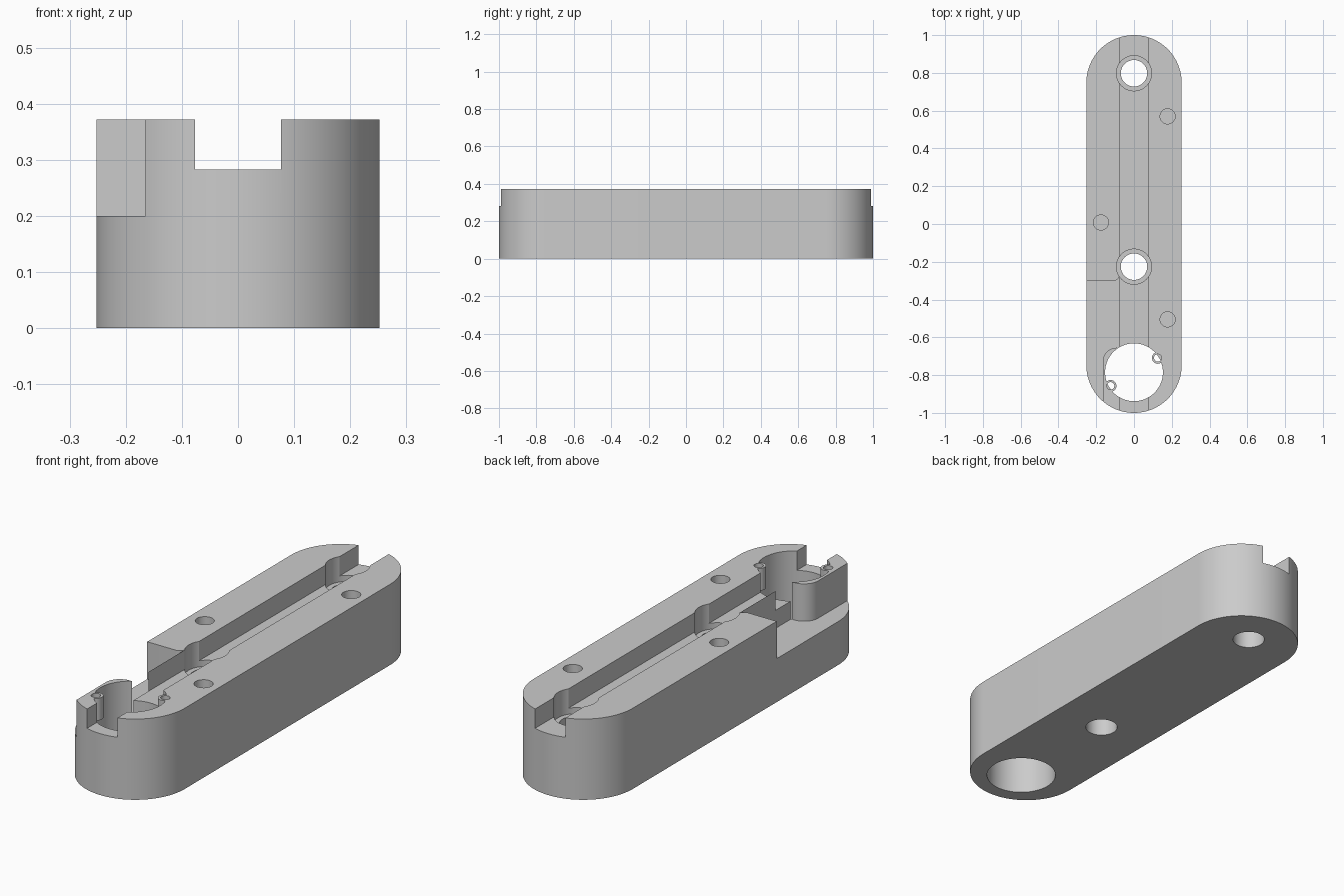
import bpy, bmesh
from math import cos, sin, pi, radians

if "Cube" in bpy.data.objects:
    bpy.data.objects.remove(bpy.data.objects["Cube"])

TOP = 0.372
R = 0.2525

grey = bpy.data.materials.new("plain grey")
grey.diffuse_color = (0.6, 0.6, 0.6, 1)
grey.use_nodes = True
grey.node_tree.nodes["Principled BSDF"].inputs["Base Color"].default_value = grey.diffuse_color


def arc(cx, cy, r, a0, a1, n):
    return [(cx + r * cos(radians(a0 + (a1 - a0) * i / n)),
             cy + r * sin(radians(a0 + (a1 - a0) * i / n))) for i in range(n + 1)]


def circle(cx, cy, r, n=64):
    return arc(cx, cy, r, 0, 360, n)[:-1]


def prism(name, outline, z0, z1):
    bm = bmesh.new()
    face = bm.faces.new([bm.verts.new((x, y, z0)) for x, y in outline])
    ext = bmesh.ops.extrude_face_region(bm, geom=[face])
    verts = [v for v in ext["geom"] if isinstance(v, bmesh.types.BMVert)]
    bmesh.ops.translate(bm, verts=verts, vec=(0, 0, z1 - z0))
    bmesh.ops.recalc_face_normals(bm, faces=bm.faces)
    me = bpy.data.meshes.new(name)
    bm.to_mesh(me)
    bm.free()
    me.materials.append(grey)
    ob = bpy.data.objects.new(name, me)
    bpy.context.collection.objects.link(ob)
    return ob


def combine(target, tool, operation):
    bpy.context.view_layer.objects.active = target
    mod = target.modifiers.new("combine", 'BOOLEAN')
    mod.operation, mod.solver, mod.object = operation, 'EXACT', tool
    bpy.ops.object.modifier_apply(modifier=mod.name)
    bpy.data.objects.remove(tool)


def cut(name, outline, z0, z1=0.5):
    combine(body, prism(name, outline, z0, z1), 'DIFFERENCE')


# Long body with round ends
c = 1 - R
body = prism("housing_body", arc(0, c, R, 0, 180, 48) + arc(0, -c, R, 180, 360, 48), 0, TOP)

# Channel along the top
cut("channel", [(-0.077, -1.1), (0.077, -1.1), (0.077, 1.1), (-0.077, 1.1)], 0.283)

# Side recess that leaves a rounded wall around the large bore
cut("side_recess",
    [(-0.4, -0.30)] + arc(-0.107, -0.27, 0.03, 270, 350, 8)
    + arc(-0.093, -0.727, 0.072, 77, 180, 16) + [(-0.165, -1.1), (-0.4, -1.1)], 0.2)

# Large through bore
cut("large_bore", circle(0, -0.785, 0.153, 96), -0.1)

# Bearing seats with through holes
for y in (0.798, -0.226):
    cut("bearing_seat", circle(0, y, 0.093), 0.255)
    cut("shaft_hole", circle(0, y, 0.07), -0.1)

# Blind screw holes in the top
for x, y in ((0.178, 0.57), (-0.175, 0.008), (0.178, -0.505)):
    cut("screw_hole", circle(x, y, 0.04, 40), 0.2)

# Small screw bosses on the wall of the large bore
for x, y in ((0.126, -0.709), (-0.124, -0.857)):
    combine(body, prism("screw_boss", circle(x, y, 0.031, 32), 0.27, TOP), 'UNION')
    cut("boss_hole", circle(x, y, 0.02, 32), 0.2699)

bpy.ops.object.select_all(action='DESELECT')
body.select_set(True)
bpy.context.view_layer.objects.active = body
bpy.ops.object.shade_smooth_by_angle(angle=radians(30))
